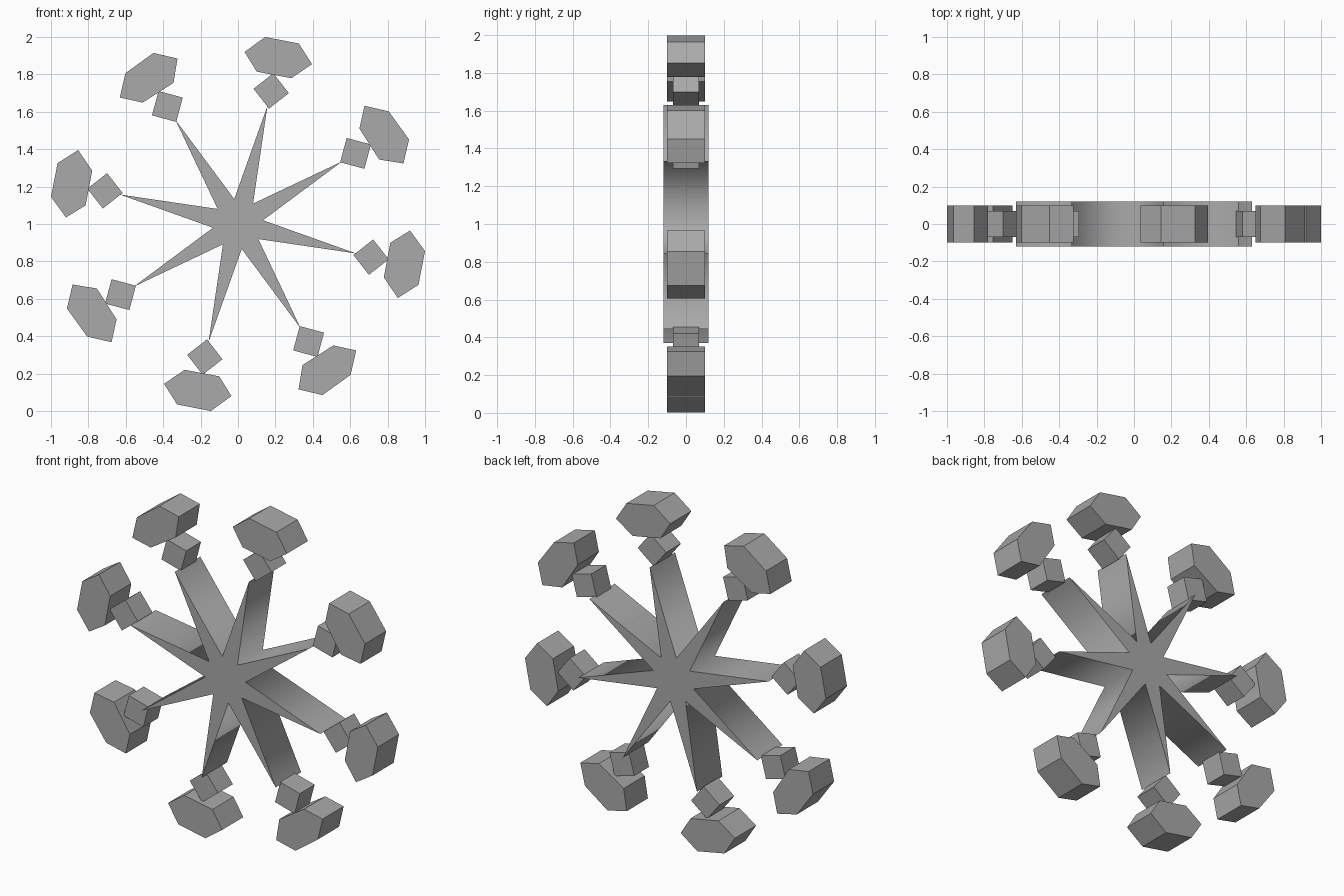
import bpy
import bmesh
from math import cos, sin, radians
from mathutils import Matrix, Vector

default_cube = bpy.data.objects.get("Cube")
if default_cube:
    bpy.data.objects.remove(default_cube, do_unlink=True)

grey = bpy.data.materials.new("plain_grey")
grey.use_nodes = True
shade = (0.4, 0.4, 0.4, 1.0)
grey.diffuse_color = shade
grey.node_tree.nodes["Principled BSDF"].inputs["Base Color"].default_value = shade


def polar(radius, degrees):
    return Vector((radius * cos(radians(degrees)), radius * sin(radians(degrees))))


def prism(name, outline, half_depth, smooth_vertices=()):
    """Extrude an outline in the upright plane symmetrically through y."""
    bm = bmesh.new()
    front = [bm.verts.new((x, -half_depth, z)) for x, z in outline]
    back = [bm.verts.new((x, half_depth, z)) for x, z in outline]
    bm.faces.new(front)
    bm.faces.new(back[::-1])
    count = len(outline)
    for i in range(count):
        j = (i + 1) % count
        side = bm.faces.new((front[i], back[i], back[j], front[j]))
        side.smooth = bool(smooth_vertices)
    bmesh.ops.recalc_face_normals(bm, faces=bm.faces)
    # Keep the rims and points crisp, blend only the chosen corners
    for edge in bm.edges:
        edge.smooth = False
    for i in smooth_vertices:
        bm.edges.get((front[i], back[i])).smooth = True
    mesh = bpy.data.meshes.new(name)
    bm.to_mesh(mesh)
    bm.free()
    mesh.materials.append(grey)
    obj = bpy.data.objects.new(name, mesh)
    bpy.context.collection.objects.link(obj)
    return obj


CENTRE = Vector((0, 1))
FIRST_ANGLE = 76

# Eight-pointed star hub with tapering arms
star = []
for k in range(8):
    angle = FIRST_ANGLE + 45 * k
    star += [CENTRE + polar(0.65, angle), CENTRE + polar(0.135, angle + 22.5)]
prism("star_hub", star, 0.12, range(1, 16, 2))

# Two alternating kinds of arm end: angle, cube twist, hexagon outline
steep_hexagon = [(-.18, .03), (-.07, .11), (.11, .075), (.18, -.035), (.07, -.11), (-.115, -.075)]
upright_hexagon = [(-.105, .155), (.025, .125), (.133, -.025), (.103, -.153), (-.027, -.132), (-.132, .033)]
kinds = [
    ("steep", FIRST_ANGLE, 7, steep_hexagon),
    ("upright", FIRST_ANGLE - 45, -1, upright_hexagon),
]

for kind, angle, twist, hexagon in kinds:
    for k in range(4):
        turn = Matrix.Rotation(radians(90 * k), 2)
        # Small cube set on its corner at the arm tip
        middle = polar(0.732, angle)
        square = [middle + polar(0.095, angle + twist + 90 * i) for i in range(4)]
        prism(f"{kind}_cube_{k + 1}", [CENTRE + turn @ p for p in square], 0.07)
        # Stretched hexagonal pad beyond the cube
        middle = polar(0.914, angle + 0.4)
        pad = [CENTRE + turn @ (middle + Vector(p)) for p in hexagon]
        prism(f"{kind}_pad_{k + 1}", pad, 0.1)
